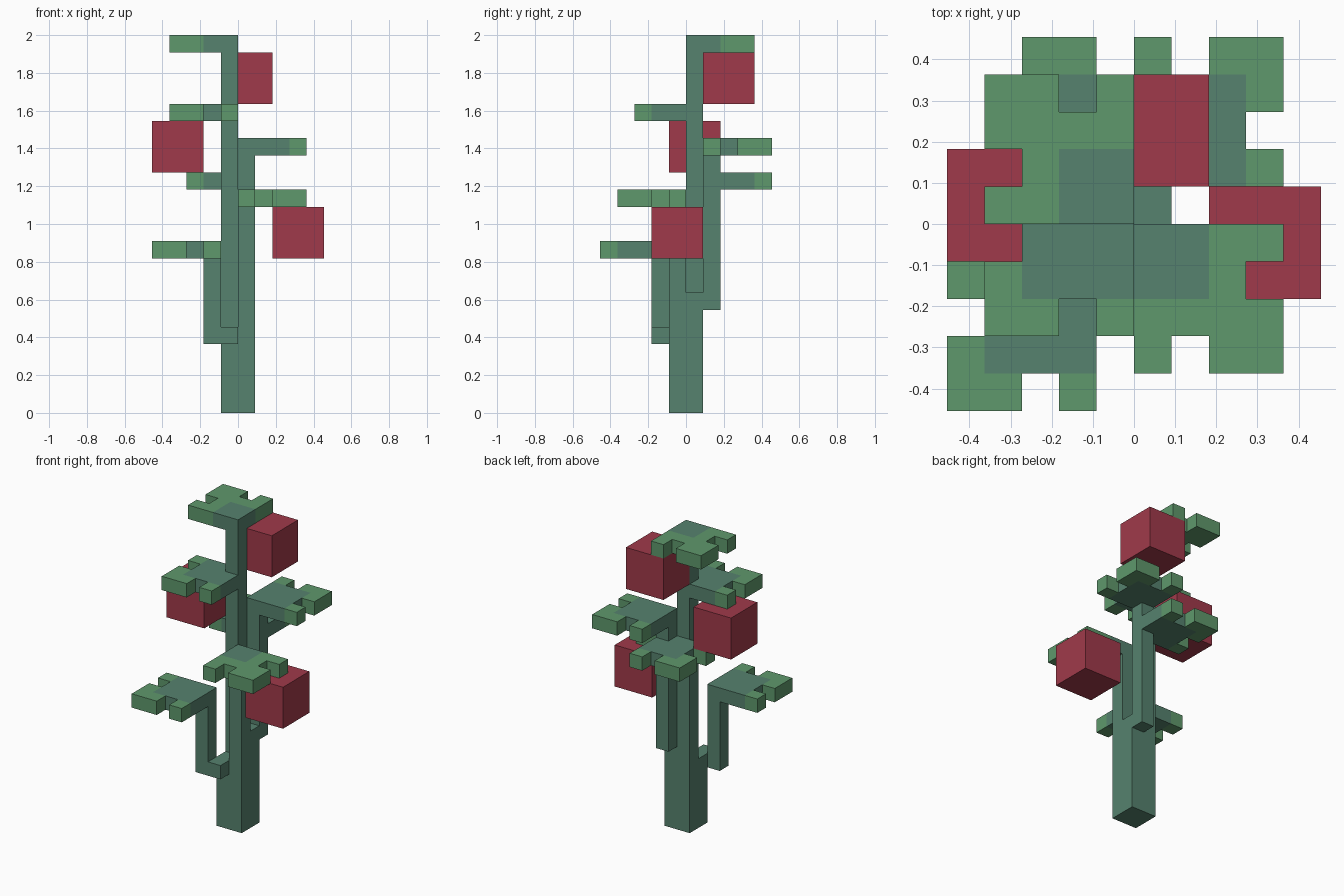
import bpy, bmesh
from itertools import product
from mathutils import Vector

cube = bpy.data.objects.get("Cube")
if cube:
    bpy.data.objects.remove(cube)

U = 2 / 22  # size of one block


def material(name, rgb):
    m = bpy.data.materials.new(name)
    m.use_nodes = True
    color = (*rgb, 1)
    m.diffuse_color = color
    m.node_tree.nodes["Principled BSDF"].inputs["Base Color"].default_value = color
    return m


STEM = material("stem green", (0.093, 0.223, 0.156))
LEAF = material("leaf green", (0.114, 0.314, 0.150))
RED = material("fruit red", (0.352, 0.042, 0.069))


def block_cells(lo, hi):
    return set(product(*(range(a, b) for a, b in zip(lo, hi))))


def build(name, cells, mats, rule=lambda cell: 0):
    """Skin a set of unit blocks, keeping only the outer faces."""
    bm = bmesh.new()
    for cell in sorted(cells):
        center = Vector(cell) + Vector((0.5, 0.5, 0.5))
        for axis, sign in product(range(3), (-1, 1)):
            n, s, t = Vector(), Vector(), Vector()
            n[axis], s[(axis + 1) % 3], t[(axis + 2) % 3] = sign, sign, 1
            if tuple(int(c + d) for c, d in zip(cell, n)) in cells:
                continue
            corners = (-s - t, s - t, s + t, t - s)
            face = bm.faces.new([bm.verts.new((center + (n + c) / 2) * U) for c in corners])
            face.material_index = rule(cell)
    bmesh.ops.remove_doubles(bm, verts=bm.verts, dist=U / 100)
    bmesh.ops.dissolve_limit(bm, angle_limit=0.01, verts=bm.verts, edges=bm.edges,
                             delimit={'MATERIAL'})
    mesh = bpy.data.meshes.new(name)
    bm.to_mesh(mesh)
    bm.free()
    for m in mats:
        mesh.materials.append(m)
    bpy.context.collection.objects.link(bpy.data.objects.new(name, mesh))


# Trunk of four columns that split off at different heights, with two side stems
trunk = (block_cells((-1, -1, 0), (1, 1, 5))
         | block_cells((0, 0, 5), (1, 1, 7))
         | block_cells((0, -1, 5), (1, 0, 13))
         | block_cells((-1, 0, 5), (0, 1, 22)))
back_stem = block_cells((0, 1, 6), (1, 2, 16))
front_stem = block_cells((-2, -2, 4), (0, -1, 5)) | block_cells((-2, -2, 5), (-1, -1, 10))
build("stalk", trunk | back_stem | front_stem, [STEM])


def leaf(name, corner, dx, dy, core):
    """Notched leaf spreading from its stem corner; the core takes the stem colour."""
    x, y, z = corner
    shape = set(product(range(4), repeat=2)) - {(0, 0), (3, 1), (1, 3)}
    cells = {(x + dx * a, y + dy * b, z) for a, b in shape}
    build(name, cells, [STEM, LEAF],
          lambda c: int(max(abs(c[0] - x), abs(c[1] - y)) >= core))


# Leaves, from the top down
leaf("top_leaf", (-1, 0, 21), -1, 1, 2)
leaf("upper_front_leaf", (-1, 0, 17), -1, -1, 3)
leaf("upper_back_leaf", (0, 1, 15), 1, 1, 3)
leaf("middle_back_leaf", (0, 1, 13), -1, 1, 3)
leaf("middle_front_leaf", (0, -1, 12), 1, -1, 2)
leaf("lower_front_leaf", (-2, -2, 9), -1, -1, 3)

# Cube fruits hanging under the leaves
for name, (x, y, z) in {"top_fruit": (-1, 1, 18), "right_fruit": (-5, -1, 14),
                        "left_fruit": (2, -2, 9)}.items():
    build(name, block_cells((x, y, z), (x + 3, y + 3, z + 3)), [RED])
